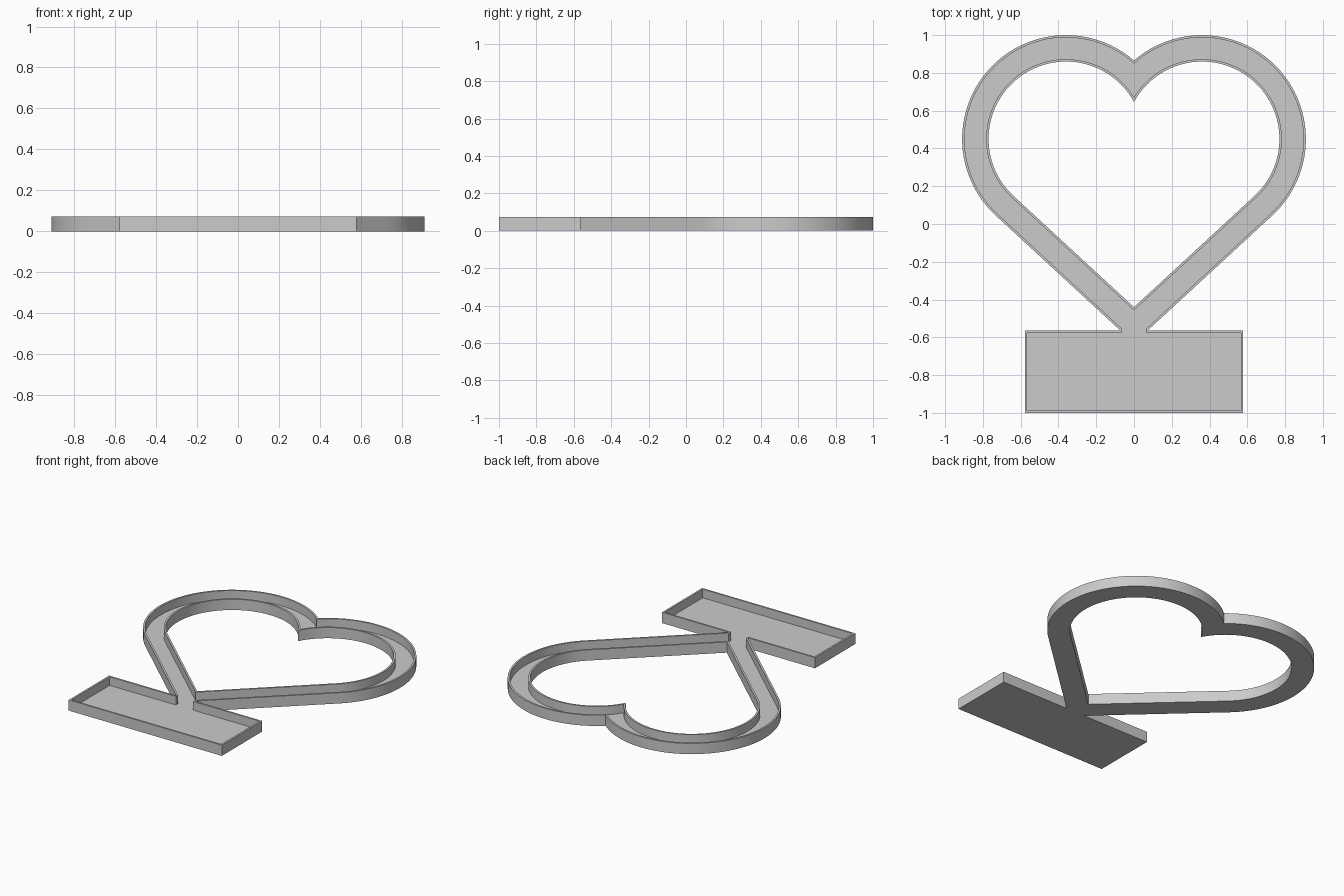
import bpy, bmesh, math

if "Cube" in bpy.data.objects:
    bpy.data.objects.remove(bpy.data.objects["Cube"])

HEIGHT, FLOOR, WALL = 0.073, 0.014, 0.0125
CX, CY = 0.36, 0.45                # centre of the right-hand lobe
R_OUT, R_HOLE = 0.55, 0.41         # lobe radii of the band
SLOPE = math.radians(42.7)         # angle of the straight sides
BASE_X, BASE_TOP, BASE_BOTTOM = 0.578, -0.565, -1.0


def side_y(r, x):
    """Height of the straight side at x, tangent to a lobe of radius r."""
    return CY - (CX * math.sin(SLOPE) + r) / math.cos(SLOPE) + x * math.tan(SLOPE)


def lobe(r, steps=48):
    """Right lobe, from the straight side round to the cleft at x = 0."""
    a0, a1 = SLOPE - math.pi / 2, math.acos(-CX / r)
    pts = []
    for i in range(steps + 1):
        a = a0 + (a1 - a0) * i / steps
        pts.append((CX + r * math.cos(a), CY + r * math.sin(a)))
    pts[-1] = (0.0, pts[-1][1])
    return pts


def mirrored(half):
    """Close a right-hand half outline with its reflection."""
    return half + [(-x, y) for x, y in reversed(half) if x > 1e-6]


def heart(r):
    return mirrored([(0.0, side_y(r, 0))] + lobe(r))


def stand(inset, neck):
    """Right half of the rectangular base, up to the neck."""
    x, top = BASE_X - inset, BASE_TOP - inset
    return [(x, BASE_BOTTOM + inset), (x, top), (neck, top)]


# Outlines: outer edge, inside of outer wall, inside of inner wall, opening
neck = (BASE_TOP - side_y(R_OUT, 0)) / math.tan(SLOPE)
gap = neck - 0.006
r_cavity = R_OUT - WALL
outer = mirrored(stand(0, neck) + lobe(R_OUT))
cavity = mirrored(stand(WALL, gap) + [(gap, side_y(r_cavity, gap))] + lobe(r_cavity))
inner = heart(R_HOLE + WALL)
opening = heart(R_HOLE)

bm = bmesh.new()


def ring(points, z):
    verts = [bm.verts.new((x, y, z)) for x, y in points]
    edges = [bm.edges.new((v, verts[i - 1])) for i, v in enumerate(verts)]
    return verts, edges


def wall(low, high):
    for i in range(len(low[0])):
        bm.faces.new((low[0][i - 1], low[0][i], high[0][i], high[0][i - 1]))


def fill(a, b):
    bmesh.ops.triangle_fill(bm, edges=a[1] + b[1], use_beauty=True)


out_low, out_high = ring(outer, 0), ring(outer, HEIGHT)
cav_low, cav_high = ring(cavity, FLOOR), ring(cavity, HEIGHT)
in_low, in_high = ring(inner, FLOOR), ring(inner, HEIGHT)
open_low, open_high = ring(opening, 0), ring(opening, HEIGHT)

# Underside, tray floor and the two rims
fill(out_low, open_low)
fill(cav_low, in_low)
fill(out_high, cav_high)
fill(in_high, open_high)

# Upright wall surfaces
for low, high in ((out_low, out_high), (cav_low, cav_high),
                  (in_low, in_high), (open_low, open_high)):
    wall(low, high)

bmesh.ops.recalc_face_normals(bm, faces=bm.faces)
mesh = bpy.data.meshes.new("heart_tray")
bm.to_mesh(mesh)
bm.free()
tray = bpy.data.objects.new("heart_tray", mesh)
bpy.context.collection.objects.link(tray)

# Plain grey finish
grey = bpy.data.materials.new("plain grey")
grey.use_nodes = True
colour = (0.6, 0.6, 0.6, 1)
grey.diffuse_color = colour
grey.node_tree.nodes["Principled BSDF"].inputs["Base Color"].default_value = colour
mesh.materials.append(grey)

bpy.context.view_layer.objects.active = tray
tray.select_set(True)
bpy.ops.object.shade_smooth_by_angle(angle=math.radians(30))
